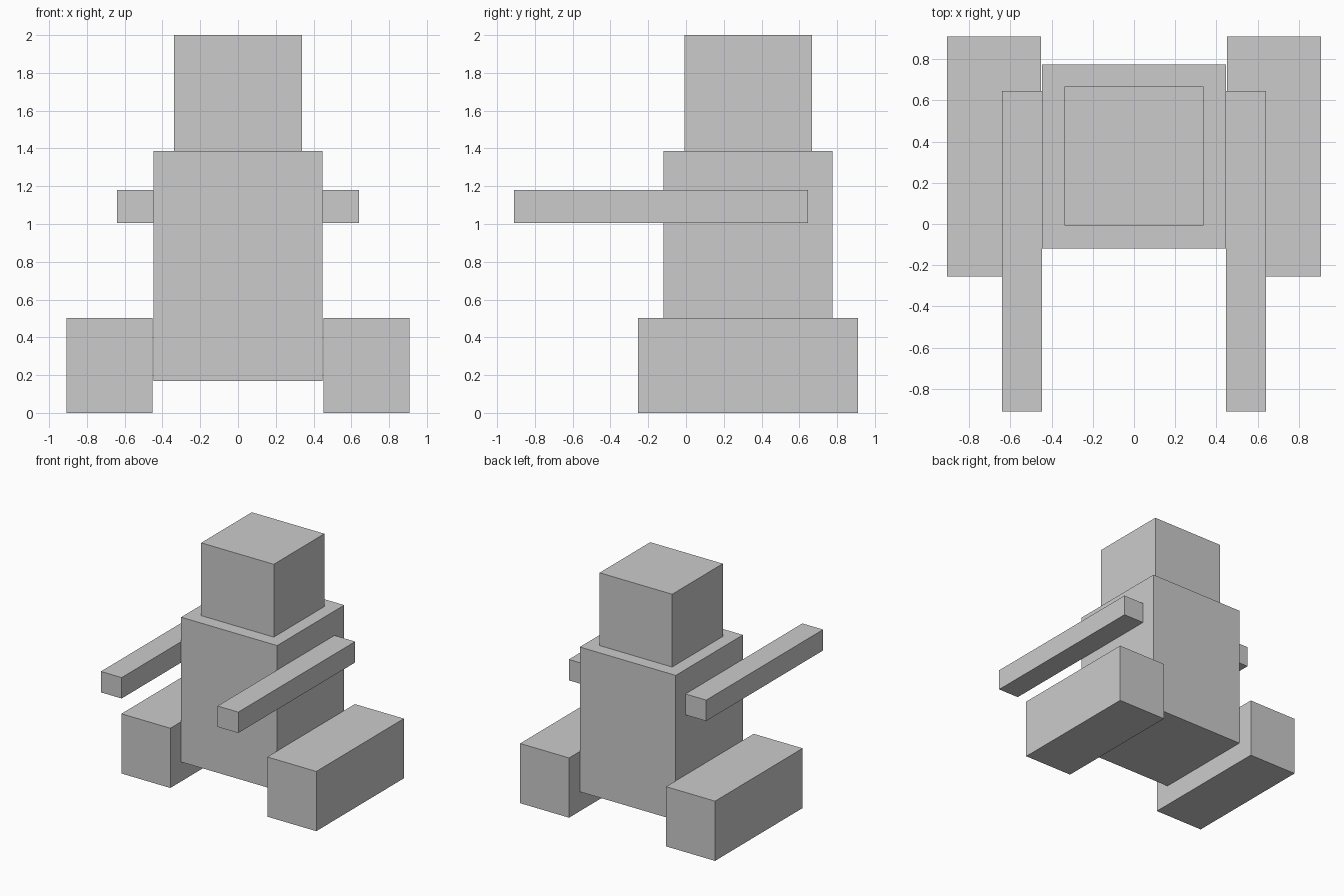
import bpy

if "Cube" in bpy.data.objects:
    bpy.data.objects.remove(bpy.data.objects["Cube"])


def box(name, x, y, z):
    """Box from (min, max) ranges on each axis."""
    ranges = (x, y, z)
    bpy.ops.mesh.primitive_cube_add(size=1, location=[(a + b) / 2 for a, b in ranges])
    ob = bpy.context.object
    ob.name = name
    ob.scale = [b - a for a, b in ranges]
    bpy.ops.object.transform_apply(location=False, rotation=False, scale=True)
    return ob


# Torso and head
box("torso", (-0.447, 0.447), (-0.118, 0.775), (0.168, 1.387))
box("head", (-0.338, 0.338), (-0.007, 0.667), (1.387, 2.0))

# Forward-reaching arms and block feet, one per side
for side, s in (("left", -1), ("right", 1)):
    box(side + "_arm", sorted((s * 0.447, s * 0.64)), (-0.91, 0.645), (1.005, 1.181))
    box(side + "_foot", sorted((s * 0.452, s * 0.908)), (-0.255, 0.91), (0.0, 0.503))
